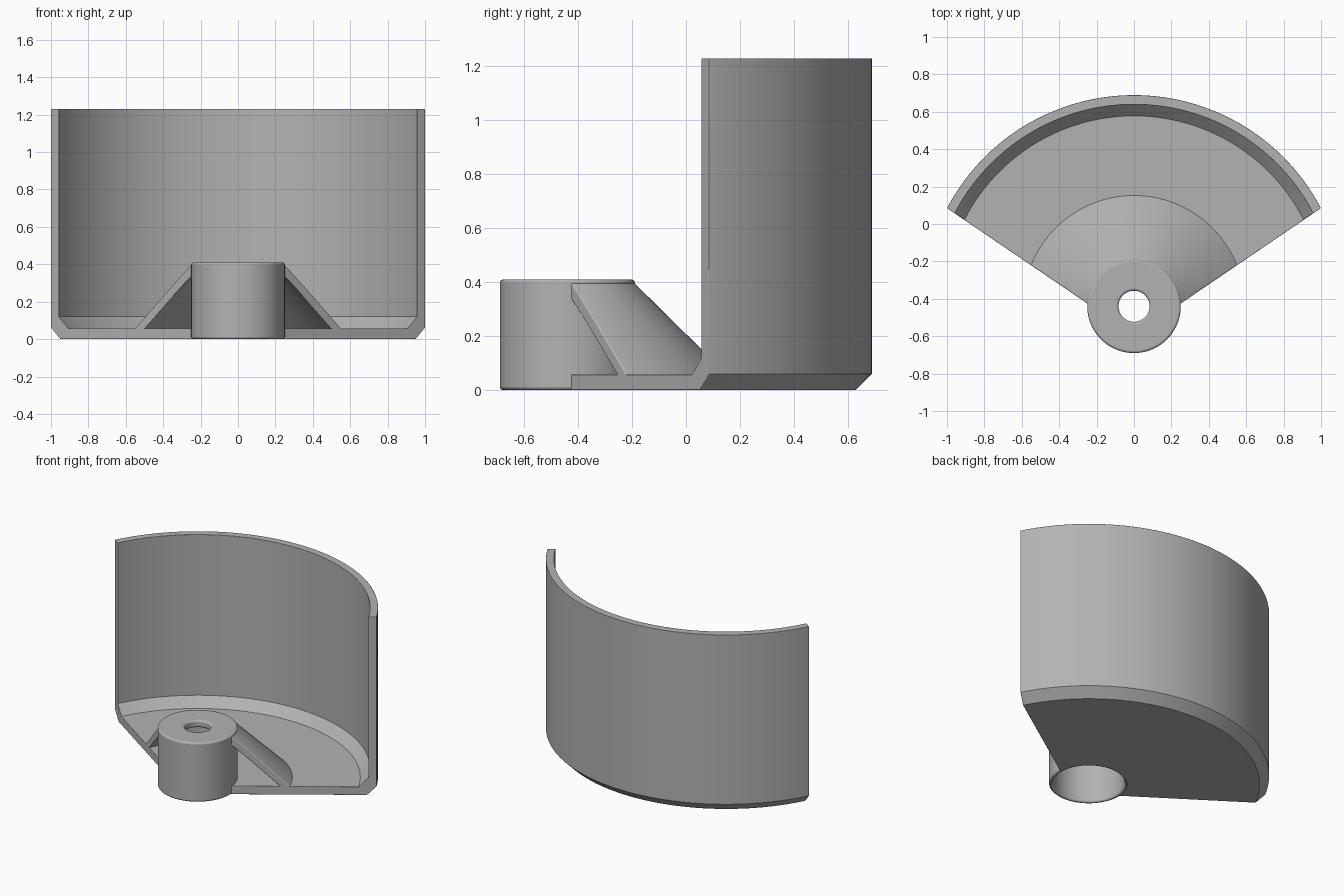
import bpy, bmesh, math
from mathutils import Vector

old = bpy.data.objects.get("Cube")
if old:
    bpy.data.objects.remove(old, do_unlink=True)

grey = bpy.data.materials.new("plain grey")
grey.use_nodes = True
colour = (0.45, 0.45, 0.45, 1)
grey.diffuse_color = colour
grey.node_tree.nodes["Principled BSDF"].inputs["Base Color"].default_value = colour

HUB_Y = -0.44                      # shared axis of hub, cone and wall
CUT_POINT = Vector((1.0, 0.085, 0))  # outer corner of the straight side
CUT_TILT = math.radians(34.2)


def revolve(name, profile, half_angle, steps, bevel, cut=False):
    """Sweep a closed (radius, height) profile about the hub axis."""
    full = half_angle == 180
    bm = bmesh.new()
    rings = []
    for i in range(steps if full else steps + 1):
        a = math.radians(half_angle) * (2 * i / steps - 1)
        rings.append([bm.verts.new((r * math.sin(a), HUB_Y + r * math.cos(a), z))
                      for r, z in profile])
    n = len(profile)
    for i in range(steps):
        a, b = rings[i], rings[(i + 1) % len(rings)]
        for j in range(n):
            k = (j + 1) % n
            bm.faces.new((a[j], a[k], b[k], b[j]))
    if not full:
        bm.faces.new(rings[0])
        bm.faces.new(rings[-1])
    # trim both straight sides and cap them
    if cut:
        for side in (1, -1):
            normal = Vector((side * math.sin(CUT_TILT), -math.cos(CUT_TILT), 0))
            point = Vector((side * CUT_POINT.x, CUT_POINT.y, 0))
            result = bmesh.ops.bisect_plane(
                bm, geom=bm.verts[:] + bm.edges[:] + bm.faces[:],
                plane_co=point, plane_no=normal, clear_outer=True)
            rim = [e for e in result["geom_cut"]
                   if isinstance(e, bmesh.types.BMEdge) and e.is_boundary]
            bmesh.ops.edgeloop_fill(bm, edges=rim)
    bmesh.ops.recalc_face_normals(bm, faces=bm.faces[:])
    mesh = bpy.data.meshes.new(name)
    bm.to_mesh(mesh)
    bm.free()
    obj = bpy.data.objects.new(name, mesh)
    bpy.context.collection.objects.link(obj)
    mesh.materials.append(grey)
    bpy.ops.object.select_all(action="DESELECT")
    obj.select_set(True)
    bpy.context.view_layer.objects.active = obj
    bpy.ops.object.shade_smooth_by_angle(angle=math.radians(32))
    mod = obj.modifiers.new("rounded edges", "BEVEL")
    mod.width = bevel
    mod.segments = 3
    mod.limit_method = "ANGLE"
    mod.angle_limit = math.radians(50)
    return obj


# Fan-shaped floor with chamfered foot and tall curved wall
revolve("floor_and_wall", [
    (0.24, 0), (1.069, 0), (1.129, 0.06), (1.129, 1.23),
    (1.079, 1.23), (1.079, 0.12), (1.018, 0.057), (0.24, 0.057)],
    95, 96, 0.016, cut=True)

# Hollow sloping brace between hub and floor
revolve("cone_brace", [
    (0.24, 0.405), (0.625, 0.025), (0.563, 0.025), (0.24, 0.345)],
    95, 64, 0.01, cut=True)

# Hollow hub, open below, with a hole through its cap
revolve("hub", [
    (0.25, 0), (0.25, 0.41), (0.083, 0.41), (0.083, 0.36),
    (0.225, 0.36), (0.225, 0)],
    180, 72, 0.012).modifiers["rounded edges"].angle_limit = math.radians(60)
